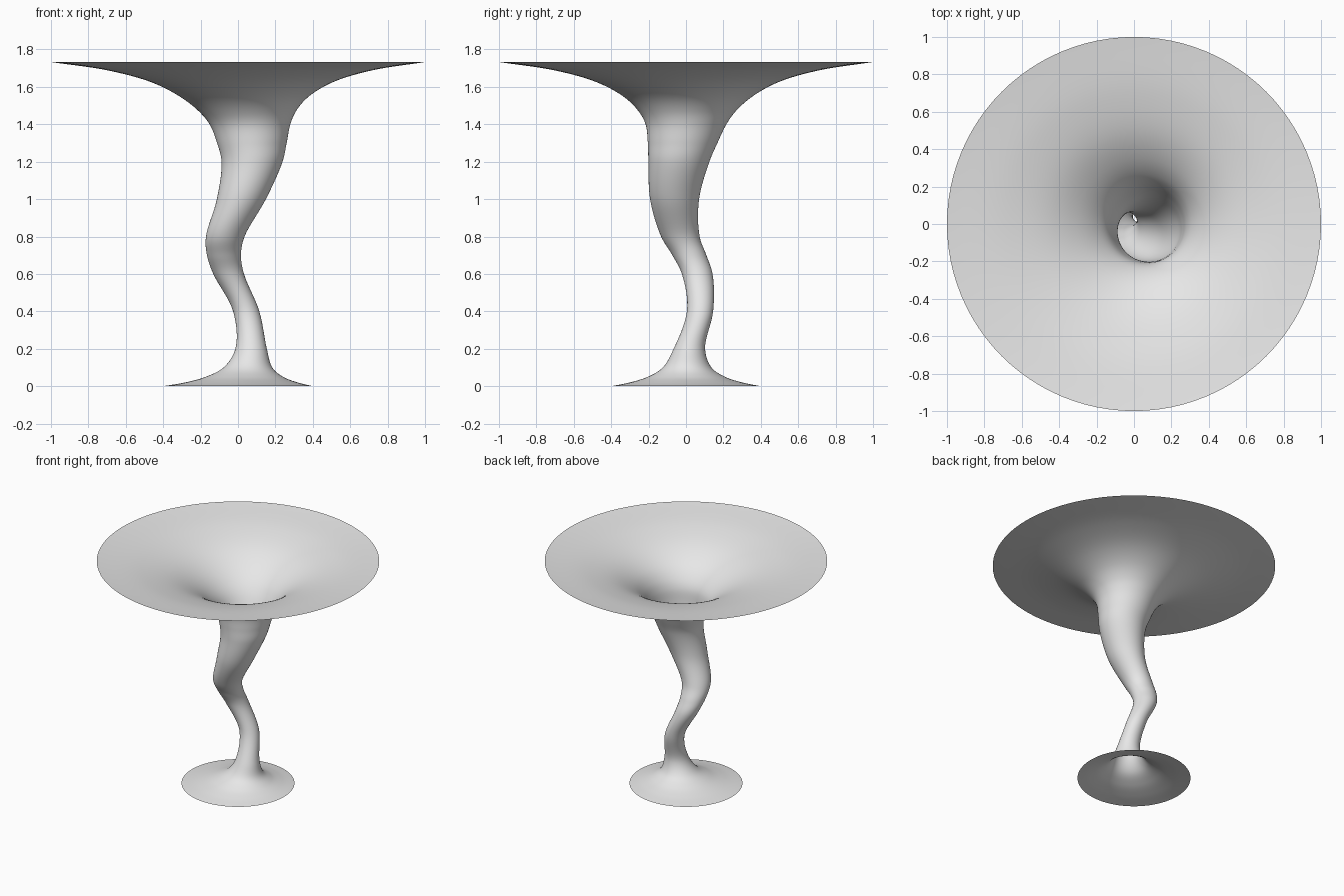
import bpy
import bmesh
import math
from mathutils import Vector

SIDES = 96
STEPS = 8

cube = bpy.data.objects.get("Cube")
if cube:
    bpy.data.objects.remove(cube, do_unlink=True)

# Horizontal sections of the twisting stem: centre x, centre y, height, radius
sections = [Vector(s) for s in (
    (0, 0, 0, 0.4),
    (0.018, 0, 0.02, 0.3),
    (0.034, 0.002, 0.05, 0.207),
    (0.053, 0.006, 0.1, 0.13),
    (0.07, 0.018, 0.2, 0.084),
    (0.044, 0.075, 0.4, 0.07),
    (-0.05, 0.06, 0.6, 0.082),
    (-0.075, 0.018, 0.7, 0.091),
    (-0.068, -0.03, 0.8, 0.103),
    (0.018, -0.061, 1.0, 0.131),
    (0.075, -0.038, 1.2, 0.163),
    (0.074, -0.018, 1.3, 0.186),
    (0.064, 0, 1.4, 0.216),
    (0.05, 0.006, 1.47, 0.26),
    (0.034, 0.01, 1.545, 0.34),
    (0.022, 0.008, 1.623, 0.48),
    (0.01, 0.004, 1.687, 0.7),
    (0, 0, 1.733, 1.0),
)]


def blend(a, b, ta, tb, t):
    return a.lerp(b, (t - ta) / (tb - ta))


def smooth_path(points):
    """Centripetal Catmull-Rom through all the sections."""
    pts = [2 * points[0] - points[1]] + points + [2 * points[-1] - points[-2]]
    path = []
    for i in range(len(points) - 1):
        a, b, c, d = pts[i:i + 4]
        ta = 0
        tb = ta + math.sqrt((b - a).length)
        tc = tb + math.sqrt((c - b).length)
        td = tc + math.sqrt((d - c).length)
        for k in range(STEPS):
            t = tb + (tc - tb) * k / STEPS
            ab = blend(a, b, ta, tb, t)
            bc = blend(b, c, tb, tc, t)
            cd = blend(c, d, tc, td, t)
            abc = blend(ab, bc, ta, tc, t)
            bcd = blend(bc, cd, tb, td, t)
            path.append(blend(abc, bcd, tb, tc, t))
    path.append(points[-1])
    return path


# Loft one open surface: flared foot, twisted stem and wide trumpet top
bm = bmesh.new()
rings = []
for x, y, z, r in smooth_path(sections):
    ring = []
    for k in range(SIDES):
        a = math.tau * k / SIDES
        ring.append(bm.verts.new((x + r * math.cos(a), y + r * math.sin(a), z)))
    rings.append(ring)
for low, high in zip(rings, rings[1:]):
    for k in range(SIDES):
        n = (k + 1) % SIDES
        bm.faces.new((low[k], low[n], high[n], high[k])).smooth = True

mesh = bpy.data.meshes.new("twisted_trumpet_table")
bm.to_mesh(mesh)
bm.free()
table = bpy.data.objects.new("twisted_trumpet_table", mesh)
bpy.context.collection.objects.link(table)

# Single plain finish
grey = bpy.data.materials.new("light_grey")
grey.use_nodes = True
colour = (0.8, 0.8, 0.8, 1)
grey.diffuse_color = colour
grey.node_tree.nodes["Principled BSDF"].inputs["Base Color"].default_value = colour
mesh.materials.append(grey)
